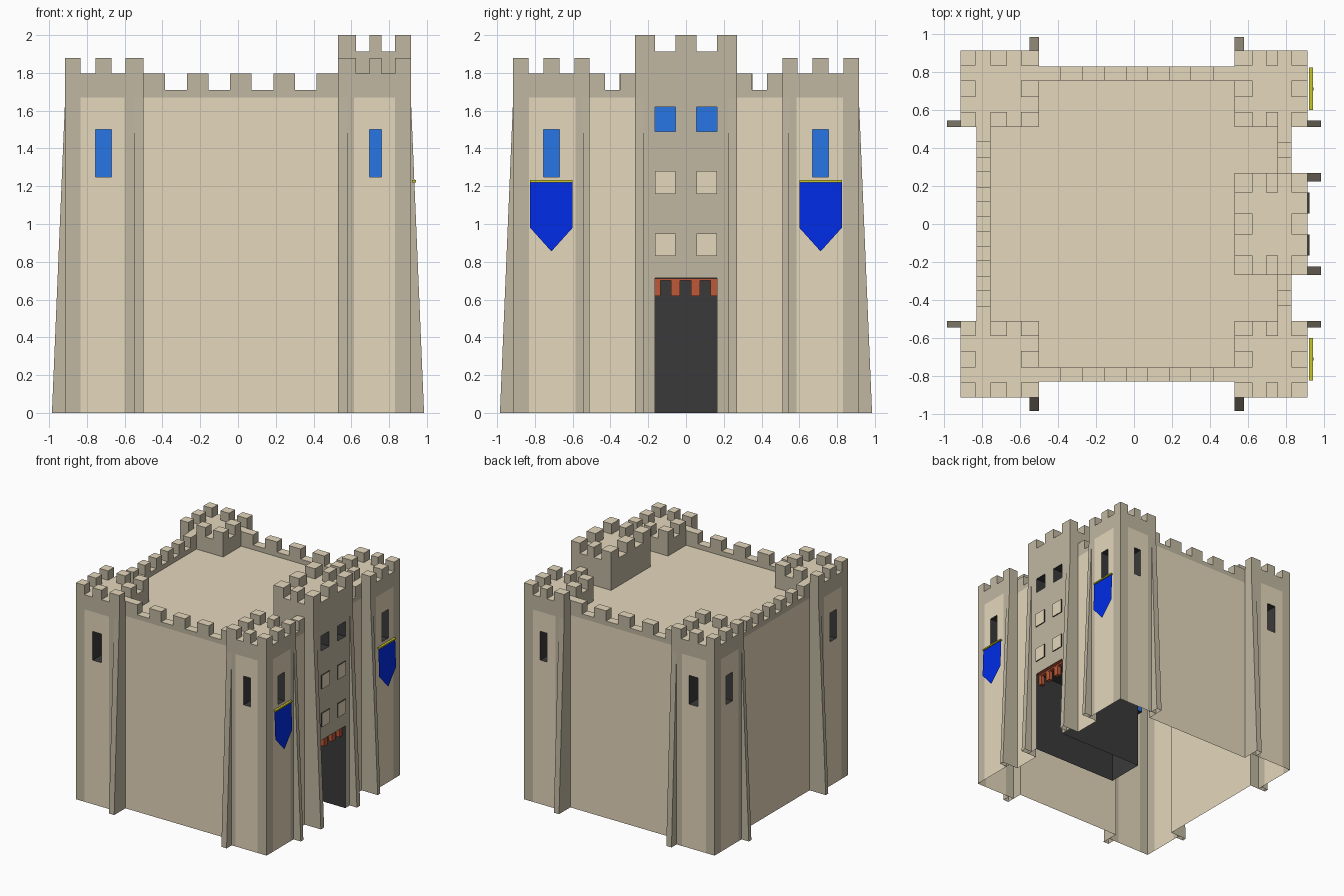
import bpy, bmesh
from mathutils import Vector

if "Cube" in bpy.data.objects:
    bpy.data.objects.remove(bpy.data.objects["Cube"])

COLORS = {
    "stone": (0.78, 0.68, 0.50), "trim": (0.53, 0.475, 0.36), "dark": (0.042, 0.042, 0.042),
    "glass": (0.02, 0.18, 0.78), "cloth": (0.0, 0.025, 0.78),
    "iron": (0.52, 0.10, 0.04), "rod": (0.60, 0.56, 0.02)}
NAMES = list(COLORS)
MATS = []
for n, c in COLORS.items():
    m = bpy.data.materials.new(n)
    m.diffuse_color = (*c, 1)
    m.use_nodes = True
    m.node_tree.nodes["Principled BSDF"].inputs["Base Color"].default_value = m.diffuse_color
    MATS.append(m)

E, W, ROOF, BAND = 0.915, 0.83, 1.67, 1.67      # tower face, curtain face, roof, trim band
XL, XR, YT = -0.50, 0.53, 0.51                  # inner tower edges
DECK, GDECK, GY = 1.798, 1.912, 0.27            # tower deck, gatehouse deck, half width


def quad(bm, pts, mat, out):
    f = bm.faces.new([bm.verts.new(p) for p in pts])
    f.normal_update()
    if f.normal.dot(Vector(out)) < 0:
        f.normal_flip()
    f.material_index = NAMES.index(mat)


def pt(axis, pos, u, z):
    return (pos, u, z) if axis == "x" else (u, pos, z)


def wall(bm, axis, pos, us, zs, mat, holes=(), out=None):
    """Upright plane of cells, leaving out the cells inside holes."""
    s = out or (1 if pos > 0 else -1)
    n = (s, 0, 0) if axis == "x" else (0, s, 0)
    us, zs = sorted(us), sorted(zs)
    for a, b in zip(us, us[1:]):
        for c, d in zip(zs, zs[1:]):
            u, z = (a + b) / 2, (c + d) / 2
            if any(h[0] < u < h[1] and h[2] < z < h[3] for h in holes):
                continue
            quad(bm, [pt(axis, pos, *q) for q in ((a, c), (b, c), (b, d), (a, d))],
                 mat(u, z) if callable(mat) else mat, n)


def recess(bm, axis, pos, hole, depth, back, floor=True):
    s = 1 if pos > 0 else -1
    a, b, c, d = hole
    i = pos - s * depth
    mid = Vector(pt(axis, (pos + i) / 2, (a + b) / 2, (c + d) / 2))
    ring = [(a, c), (a, d), (b, d), (b, c)]
    for k in range(4 if floor else 3):
        p, q = ring[k], ring[(k + 1) % 4]
        pts = [Vector(pt(axis, x, *w)) for x, w in ((pos, p), (pos, q), (i, q), (i, p))]
        quad(bm, pts, "dark", mid - sum(pts, Vector()) / 4)
    wall(bm, axis, i, [a, b], [c, d], back, out=s)


def deck(bm, x, y, z, mat="stone", up=1):
    quad(bm, [(x[0], y[0], z), (x[1], y[0], z), (x[1], y[1], z), (x[0], y[1], z)], mat, (0, 0, up))


def box(bm, x, y, z, side, top=None, front=None):
    for px, s in zip(x, (-1, 1)):
        wall(bm, "x", px, y, z, front if front and s > 0 else side, out=s)
    for py, s in zip(y, (-1, 1)):
        wall(bm, "y", py, x, z, side, out=s)
    for pz, s in zip(z, (-1, 1)):
        deck(bm, x, y, pz, top or side, s)


def finish(bm, name):
    bmesh.ops.remove_doubles(bm, verts=bm.verts, dist=0.0001)
    me = bpy.data.meshes.new(name)
    bm.to_mesh(me)
    bm.free()
    for m in MATS:
        me.materials.append(m)
    bpy.context.collection.objects.link(bpy.data.objects.new(name, me))


def merlons(bm, xs, ys, z0, z1):
    """Ring of blocks: 3 by 3 without the middle."""
    for i, x in enumerate(xs):
        for j, y in enumerate(ys):
            if (i, j) != (1, 1):
                box(bm, x, y, (z0, z1), "trim", "stone")


def buttress(bm, axis, face, a, b):
    """Tapered wedge, wide at the foot and flush at the top."""
    foot, top = face * 0.985 / E, 1.67
    n = (1 if face > 0 else -1)
    P = lambda u, p, z: pt(axis, p, u, z)
    quad(bm, [P(a, foot, 0), P(b, foot, 0), P(b, face, top), P(a, face, top)], "trim", pt(axis, n, 0, 0))
    for u, o in ((a, -1), (b, 1)):
        quad(bm, [P(u, foot, 0), P(u, face, 0), P(u, face, top)], "trim", pt(axis, 0, o, 0))


def panelled(lo, hi):
    return lambda u, z: "stone" if lo < u < hi and z < BAND else "trim"


# corner towers: panelled outer faces, window recesses, deck and merlons
X_SIDE = {-1: dict(x=(-E, XL), pan=(-0.835, -0.60), win=(-0.755, -0.67),
                   mer=[(-E, -0.835), (-0.755, -0.67), (-0.595, XL)], but=(-0.55, XL)),
          1: dict(x=(XR, E), pan=(0.615, 0.83), win=(0.695, 0.76),
                  mer=[(XR, 0.625), (0.695, 0.76), (0.83, E)], but=(XR, 0.58))}
for sx, d in X_SIDE.items():
    for sy in (-1, 1):
        bm = bmesh.new()
        my = lambda a, b: tuple(sorted((sy * a, sy * b)))
        y, ypan, ywin = my(YT, E), my(0.585, 0.83), my(0.67, 0.755)
        inner = XL if sx < 0 else XR
        zs = [0, 1.25, 1.5, BAND, DECK]
        hx, hy = (*d["win"], 1.25, 1.5), (*ywin, 1.25, 1.5)
        wall(bm, "y", sy * E, [*d["x"], *d["pan"], *d["win"]], zs, panelled(*d["pan"]), [hx])
        wall(bm, "x", sx * E, [*y, *ypan, *ywin], zs, panelled(*ypan), [hy])
        recess(bm, "y", sy * E, hx, 0.12, "glass")
        recess(bm, "x", sx * E, hy, 0.12, "glass")
        wall(bm, "x", inner, my(W, E), [0, ROOF], "trim", out=-sx)
        wall(bm, "y", sy * YT, [sx * W, sx * E], [0, ROOF], "trim", out=-sy)
        wall(bm, "x", inner, y, [ROOF, DECK], "trim", out=-sx)
        wall(bm, "y", sy * YT, d["x"], [ROOF, DECK], "trim", out=-sy)
        deck(bm, d["x"], y, DECK)
        merlons(bm, d["mer"], [my(0.835, E), ywin, my(YT, 0.59)], DECK, 1.88)
        buttress(bm, "y", sy * E, *d["but"])
        buttress(bm, "x", sx * E, *my(YT, 0.545))
        finish(bm, f"corner_tower_{'left' if sx < 0 else 'right'}_{'front' if sy < 0 else 'back'}")

# curtain walls with crenellated parapets: axis, position, start, end, segments
runs = [("y", -W, XL, XR, 9), ("y", W, XL, XR, 9), ("x", -W, -YT, YT, 13),
        ("x", W, -YT, -GY, 3), ("x", W, GY, YT, 3)]
for k, (ax, pos, a, b, n) in enumerate(runs):
    bm = bmesh.new()
    s = 1 if pos > 0 else -1
    wall(bm, ax, pos, [a, b], [0, BAND, 1.71], lambda u, z: "stone" if z < BAND else "trim")
    inn = pos - s * 0.073
    wall(bm, ax, inn, [a, b], [ROOF, 1.71], "trim", out=-s)
    th = sorted((pos, inn))
    deck(bm, *(((a, b), th) if ax == "y" else (th, (a, b))), 1.71)
    step = (b - a) / n
    for i in range(0, n, 2):
        u = (a + i * step, a + (i + 1) * step)
        box(bm, *((u, th) if ax == "y" else (th, u)), (1.71, 1.798), "trim", "stone")
    finish(bm, f"curtain_wall_{k + 1}")

# roof
bm = bmesh.new()
deck(bm, (-W, W), (-W, W), ROOF)
finish(bm, "roof")

# gatehouse: front with door tunnel and windows, sides, deck, merlons
bm = bmesh.new()
DOOR = (-0.165, 0.165, 0, 0.714)
sides = ((-0.165, -0.055), (0.055, 0.165))
wins = [(*s, 1.49, 1.62) for s in sides]
wall(bm, "x", E, [-GY, -0.165, -0.055, 0.055, 0.165, GY], [0, 0.714, 1.49, 1.62, GDECK], "trim", [DOOR] + wins)
for w in wins:
    recess(bm, "x", E, w, 0.14, "glass")
recess(bm, "x", E, DOOR, 0.82, "dark", floor=False)
for s in (-1, 1):
    wall(bm, "y", s * GY, [W, E], [0, ROOF], "trim")
    wall(bm, "y", s * GY, [XR, E], [ROOF, GDECK], "trim")
    buttress(bm, "x", E, *sorted((s * 0.225, s * GY)))
wall(bm, "x", XR, [-GY, GY], [ROOF, GDECK], "trim", out=-1)
deck(bm, (XR, E), (-GY, GY), GDECK)
merlons(bm, X_SIDE[1]["mer"], [(-GY, -0.165), (-0.055, 0.055), (0.165, GY)], GDECK, 2.0)
finish(bm, "gatehouse")

# raised blind window panels below the gatehouse windows
bm = bmesh.new()
for s in sides:
    for z in ((0.83, 0.95), (1.16, 1.28)):
        box(bm, (E - 0.005, E + 0.009), s, z, "dark", front="stone")
finish(bm, "blind_windows")

# raised portcullis, set back in the doorway
bm = bmesh.new()
deck(bm, (0.885, E), (-0.165, 0.165), 0.7125, "iron", -1)
box(bm, (0.85, 0.885), (-0.165, 0.165), (0.70, 0.7125), "iron")
for a, b in ((-0.165, -0.135), (-0.08, -0.033), (0.027, 0.073), (0.13, 0.165)):
    box(bm, (0.85, 0.884), (a, b), (0.62, 0.70), "iron")
finish(bm, "portcullis")

# banners on the gate side towers
for s, side in ((-1, "front"), (1, "back")):
    bm = bmesh.new()
    ya, yb = sorted((s * 0.60, s * 0.825))
    box(bm, (0.922, 0.942), (ya, yb), (1.22, 1.232), "rod")
    mid = (ya + yb) / 2
    for dx, n in ((0, 1), (-0.004, -1)):
        quad(bm, [(0.932 + dx + (1.22 - z) * 0.035, y, z) for y, z in
                  ((ya, 1.22), (ya, 0.98), (mid, 0.855), (yb, 0.98), (yb, 1.22))], "cloth", (n, 0, 0))
    finish(bm, f"banner_{side}")
